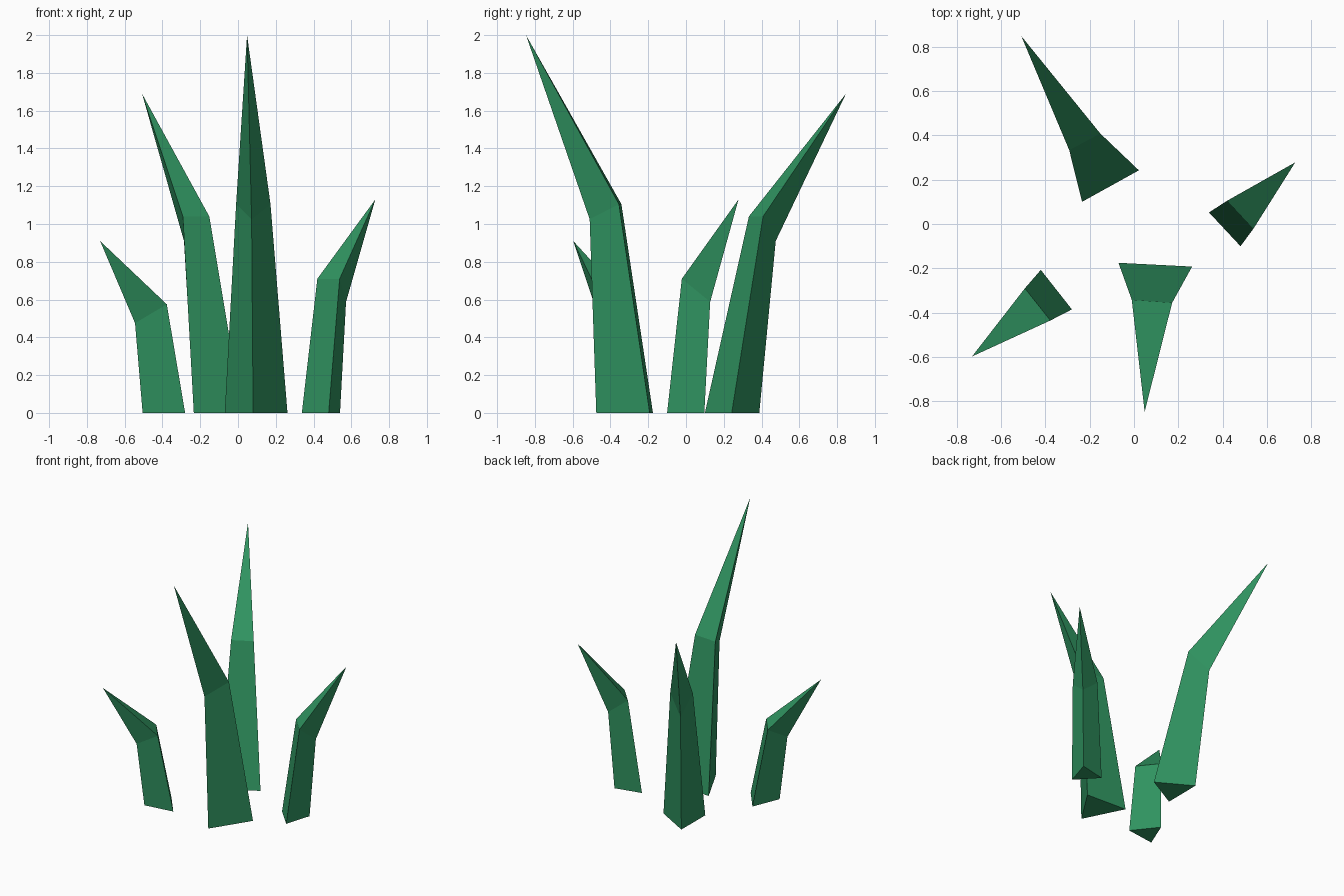
import bpy
import bmesh

if "Cube" in bpy.data.objects:
    bpy.data.objects.remove(bpy.data.objects["Cube"])

# Shared leaf colour
green = bpy.data.materials.new("leaf_green")
green.diffuse_color = (0.03, 0.30, 0.12, 1)
green.use_nodes = True
green.node_tree.nodes["Principled BSDF"].inputs["Base Color"].default_value = green.diffuse_color


def blade(name, base, bend, tip):
    """Three-sided blade: ground triangle, bent triangle, pointed tip."""
    bm = bmesh.new()
    low = [bm.verts.new((x, y, 0)) for x, y in base]
    mid = [bm.verts.new(p) for p in bend]
    top = bm.verts.new(tip)
    bm.faces.new(low)
    for i in range(3):
        j = (i + 1) % 3
        bm.faces.new((low[i], low[j], mid[j], mid[i]))
        bm.faces.new((mid[i], mid[j], top))
    bmesh.ops.recalc_face_normals(bm, faces=bm.faces[:])
    mesh = bpy.data.meshes.new(name)
    bm.to_mesh(mesh)
    bm.free()
    mesh.materials.append(green)
    obj = bpy.data.objects.new(name, mesh)
    bpy.context.collection.objects.link(obj)


# Each blade: two inner corners, then the outer ridge corner
blade("front_blade",
      [(-0.07, -0.175), (0.262, -0.192), (0.08, -0.475)],
      [(-0.01, -0.342, 1.105), (0.172, -0.355, 1.105), (0.072, -0.51, 1.025)],
      (0.048, -0.847, 2.0))
blade("back_blade",
      [(-0.234, 0.10), (0.022, 0.242), (-0.232, 0.388)],
      [(-0.292, 0.333, 1.04), (-0.152, 0.408, 1.04), (-0.286, 0.475, 0.91)],
      (-0.508, 0.847, 1.69))
blade("right_blade",
      [(0.338, 0.052), (0.48, -0.10), (0.54, 0.097)],
      [(0.42, 0.105, 0.71), (0.538, -0.022, 0.71), (0.572, 0.128, 0.588)],
      (0.727, 0.278, 1.13))
blade("left_blade",
      [(-0.42, -0.207), (-0.28, -0.385), (-0.505, -0.415)],
      [(-0.492, -0.29, 0.575), (-0.377, -0.435, 0.575), (-0.545, -0.452, 0.475)],
      (-0.73, -0.597, 0.91))
